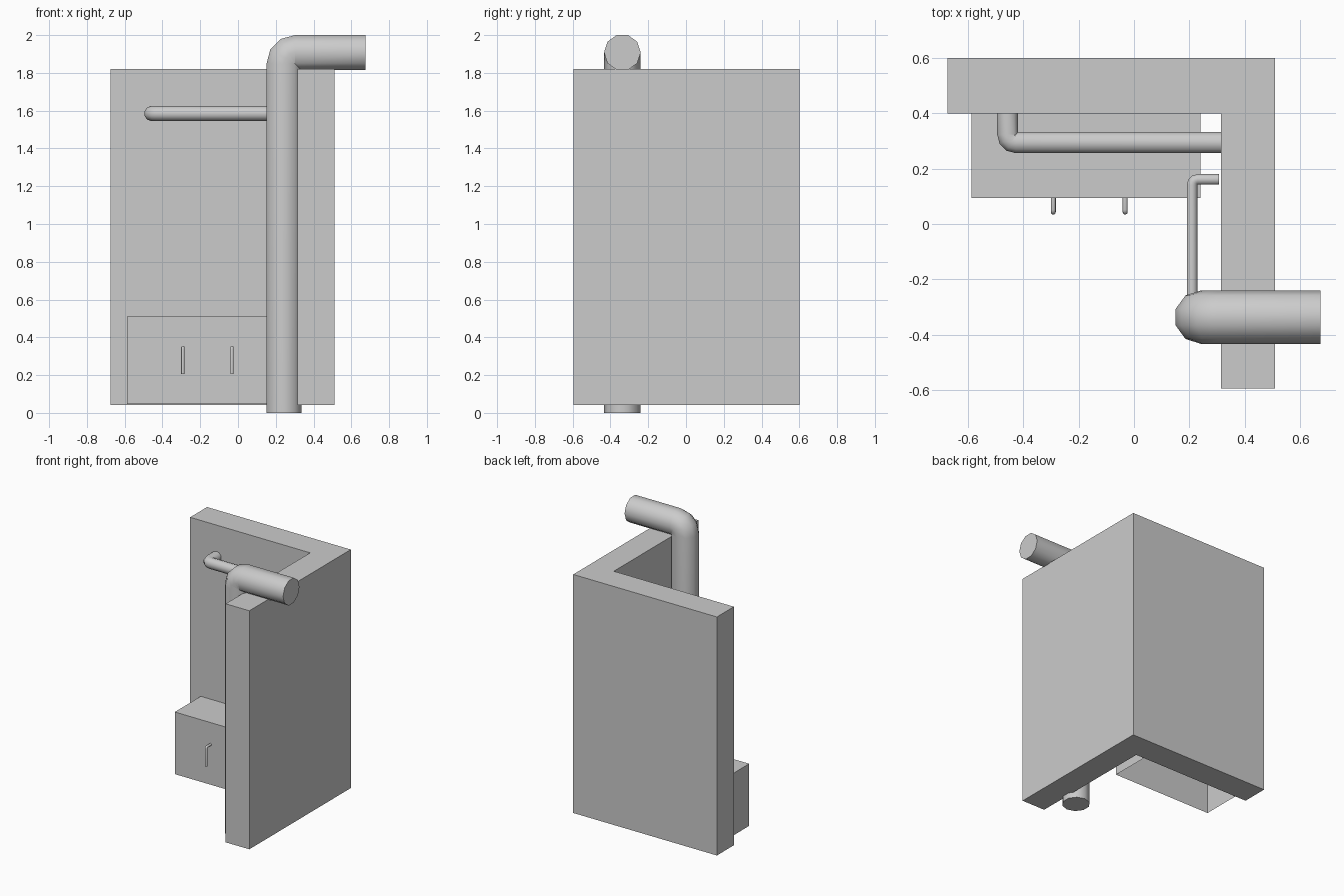
import bpy, bmesh, math
from mathutils import Vector

if "Cube" in bpy.data.objects:
    bpy.data.objects.remove(bpy.data.objects["Cube"])


def mesh_object(name, bm):
    me = bpy.data.meshes.new(name)
    bmesh.ops.recalc_face_normals(bm, faces=bm.faces)
    bm.to_mesh(me)
    bm.free()
    ob = bpy.data.objects.new(name, me)
    bpy.context.collection.objects.link(ob)
    return ob


def elbow_pipe(name, start, corner, end, radius, bend, sides=10, steps=3):
    """Capped pipe with one rounded right-angle elbow."""
    a, c, b = Vector(start), Vector(corner), Vector(end)
    u, v = (a - c).normalized(), (b - c).normalized()
    centre = c + (u + v) * bend
    side = u.cross(v)
    # stations along the path: position and in-plane outward direction
    stations = [(a, -v)]
    for i in range(steps + 1):
        t = math.pi / 2 * i / steps
        out = -v * math.cos(t) - u * math.sin(t)
        stations.append((centre + out * bend, out))
    stations.append((b, -u))
    bm = bmesh.new()
    rings = []
    for p, out in stations:
        ring = []
        for k in range(sides):
            t = 2 * math.pi * (k + 0.5) / sides
            ring.append(bm.verts.new(
                p + (out * math.sin(t + math.pi / sides) +
                     side * math.cos(t + math.pi / sides)) * radius))
        rings.append(ring)
    for r, s in zip(rings, rings[1:]):
        for k in range(sides):
            n = (k + 1) % sides
            bm.faces.new((r[k], r[n], s[n], s[k]))
    bm.faces.new(rings[0])
    bm.faces.new(rings[-1])
    ob = mesh_object(name, bm)
    bpy.ops.object.select_all(action='DESELECT')
    bpy.context.view_layer.objects.active = ob
    ob.select_set(True)
    bpy.ops.object.shade_smooth_by_angle(angle=math.radians(50))
    return ob


# L-shaped corner wall
bm = bmesh.new()
outline = [(-0.675, 0.6), (-0.675, 0.4), (0.315, 0.4),
           (0.315, -0.595), (0.51, -0.595), (0.51, 0.6)]
base = bm.faces.new([bm.verts.new((x, y, 0.042)) for x, y in outline])
ext = bmesh.ops.extrude_face_region(bm, geom=[base], use_keep_orig=True)
bmesh.ops.translate(bm, vec=(0, 0, 1.778),
                    verts=[g for g in ext['geom'] if isinstance(g, bmesh.types.BMVert)])
mesh_object("corner_wall", bm)

# Low cabinet, open underneath and against the wall
bm = bmesh.new()
bmesh.ops.create_cube(bm, size=1)
bmesh.ops.scale(bm, vec=(0.828, 0.306, 0.463), verts=bm.verts)
bmesh.ops.translate(bm, vec=(-0.173, 0.247, 0.2775), verts=bm.verts)
bm.normal_update()
hidden = [f for f in bm.faces if f.normal.z < -0.5 or f.normal.y > 0.5]
bmesh.ops.delete(bm, geom=hidden, context='FACES')
mesh_object("cabinet", bm)

# Cabinet handles
for label, x in (("left", -0.292), ("right", -0.032)):
    elbow_pipe(label + "_handle", (x, 0.098, 0.346), (x, 0.043, 0.346),
               (x, 0.043, 0.205), 0.009, 0.008)

# Main vertical pipe bending over the wall
elbow_pipe("main_pipe", (0.243, -0.337, 0), (0.243, -0.337, 1.908),
           (0.675, -0.337, 1.908), 0.097, 0.06)

# Upper pipe running between the two walls
elbow_pipe("upper_pipe", (-0.457, 0.41, 1.585), (-0.457, 0.294, 1.585),
           (0.32, 0.294, 1.585), 0.04, 0.03)

# Thin branch pipe from the main pipe to the wall
elbow_pipe("branch_pipe", (0.21, -0.30, 1.0), (0.21, 0.161, 1.0),
           (0.308, 0.161, 1.0), 0.02, 0.02)
